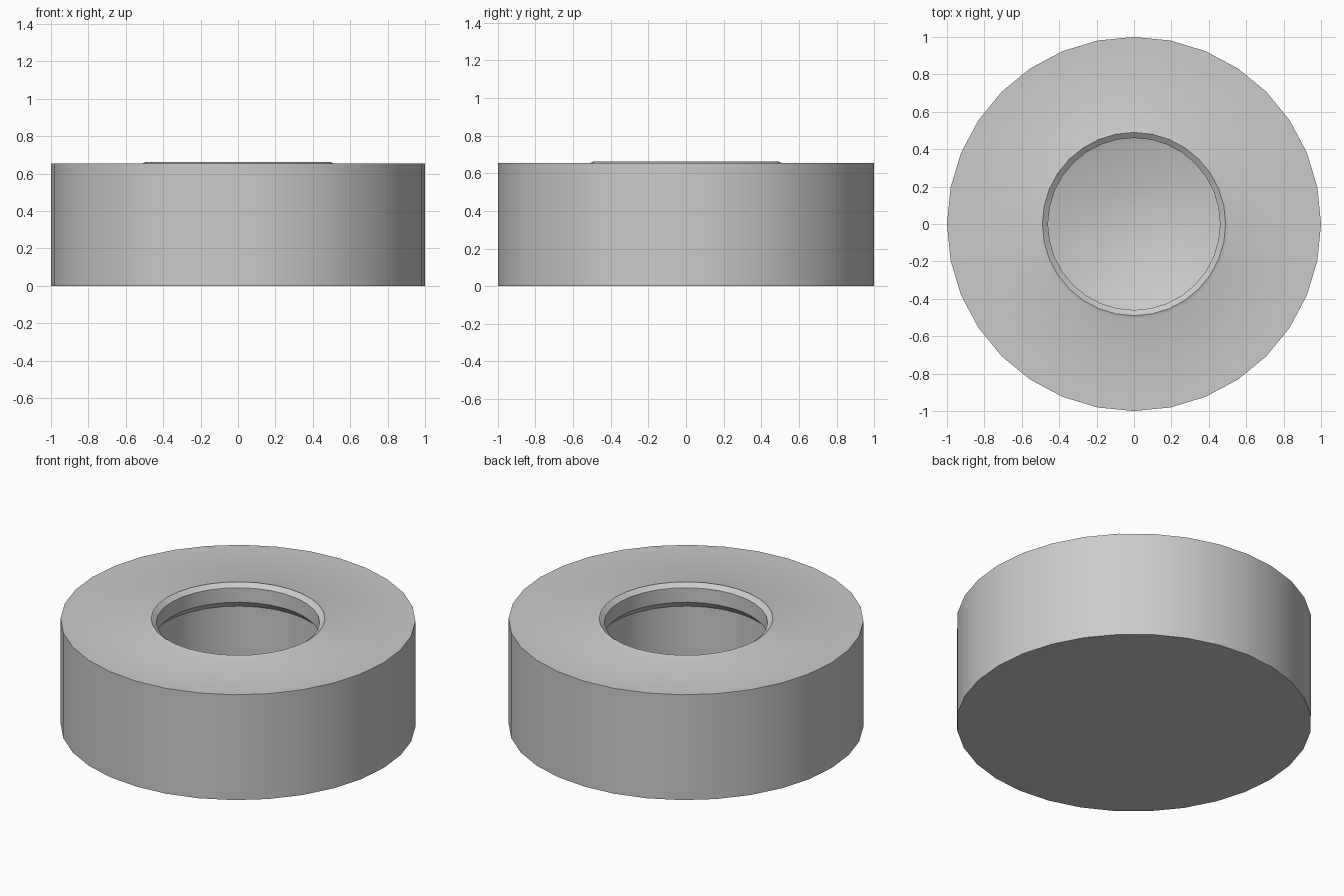
import bpy, bmesh, math

cube = bpy.data.objects.get("Cube")
if cube:
    bpy.data.objects.remove(cube, do_unlink=True)

SIDES = 32

grey = bpy.data.materials.new("plain_grey")
grey.use_nodes = True
colour = (0.6, 0.6, 0.6, 1)
grey.diffuse_color = colour
grey.node_tree.nodes["Principled BSDF"].inputs["Base Color"].default_value = colour


def lathe(name, profile, material):
    """Turn a (radius, height) profile around z; both ends are capped."""
    bm = bmesh.new()
    rings = []
    for r, z in profile:
        angles = [math.tau * i / SIDES for i in range(SIDES)]
        rings.append([bm.verts.new((r * math.cos(a), r * math.sin(a), z)) for a in angles])
    for low, high in zip(rings, rings[1:]):
        for i in range(SIDES):
            j = (i + 1) % SIDES
            bm.faces.new((low[i], low[j], high[j], high[i]))
    bm.faces.new(rings[0][::-1])
    bm.faces.new(rings[-1])
    bmesh.ops.recalc_face_normals(bm, faces=bm.faces)
    mesh = bpy.data.meshes.new(name)
    bm.to_mesh(mesh)
    bm.free()
    mesh.materials.append(material)
    obj = bpy.data.objects.new(name, mesh)
    bpy.context.collection.objects.link(obj)
    bpy.ops.object.select_all(action="DESELECT")
    obj.select_set(True)
    bpy.context.view_layer.objects.active = obj
    bpy.ops.object.shade_smooth_by_angle(angle=math.radians(30))
    return obj


# Solid puck with a raised lip, a narrow neck and a wider, dished well
lathe("round_holder", [
    (1.0, 0.0), (1.0, 0.655),        # outer wall
    (0.51, 0.655), (0.49, 0.663),    # raised lip
    (0.46, 0.64), (0.46, 0.55),      # bevel and neck
    (0.5, 0.507), (0.5, 0.17),       # undercut and well wall
    (0.2, 0.07),                     # dished floor
], grey)
